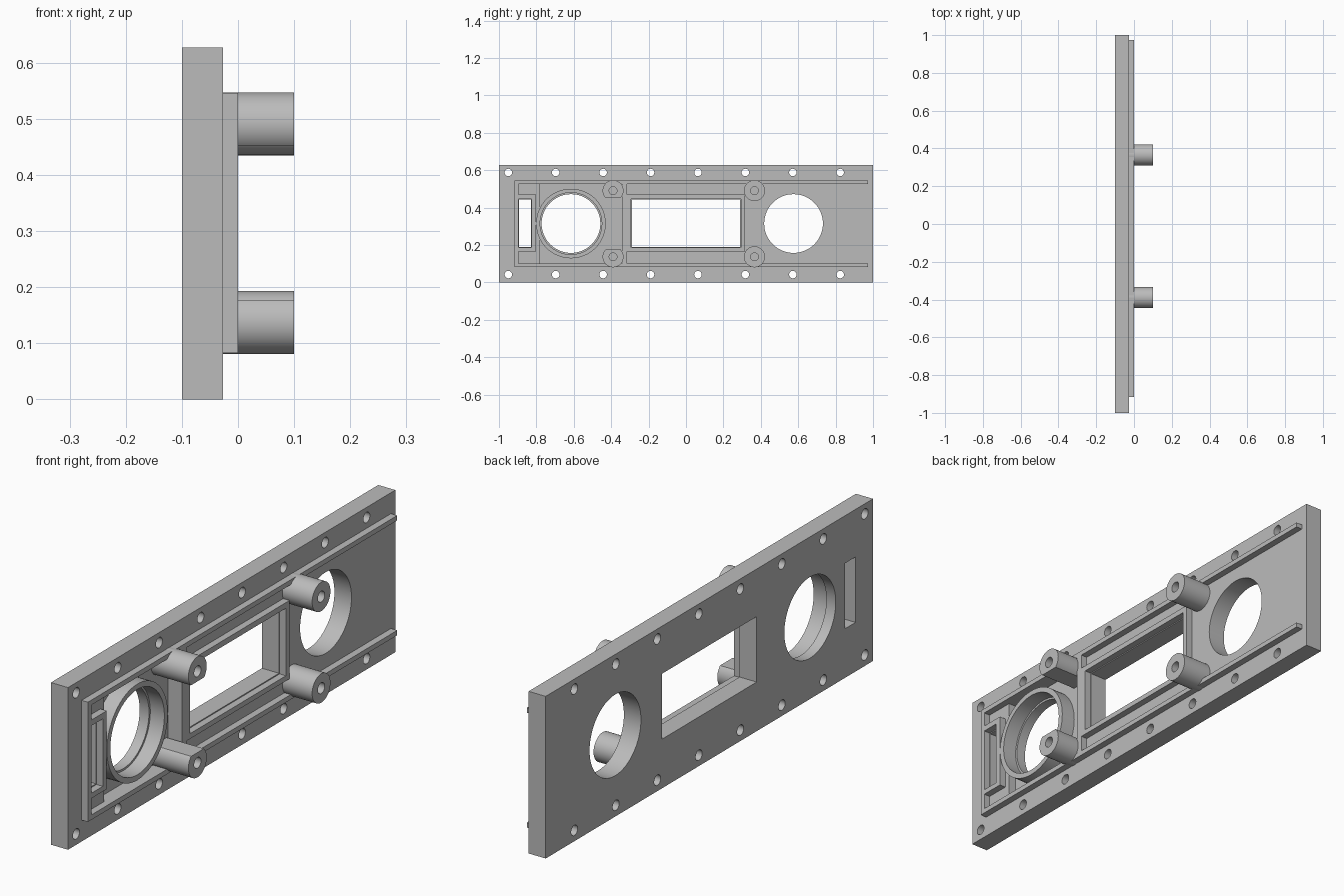
import bpy, bmesh, math
from mathutils import Matrix, Vector

cube = bpy.data.objects.get("Cube")
if cube:
    bpy.data.objects.remove(cube, do_unlink=True)

grey = bpy.data.materials.new("light_grey")
grey.use_nodes = True
grey.diffuse_color = (0.5, 0.5, 0.5, 1)
grey.node_tree.nodes["Principled BSDF"].inputs["Base Color"].default_value = (0.5, 0.5, 0.5, 1)

BACK, FACE, RIM, POST_END, FLOOR = -0.1, -0.027, 0.0, 0.1, -0.06
MID = 0.315


def add_box(bm, x, y, z):
    size = Vector((x[1] - x[0], y[1] - y[0], z[1] - z[0]))
    centre = Vector((sum(x), sum(y), sum(z))) / 2
    bmesh.ops.create_cube(bm, size=1, matrix=Matrix.Translation(centre) @ Matrix.Diagonal(size.to_4d()))


def add_cyl(bm, x, y, z, r, sides=64):
    place = Matrix.Translation((sum(x) / 2, y, z)) @ Matrix.Rotation(math.pi / 2, 4, "Y")
    bmesh.ops.create_cone(bm, cap_ends=True, segments=sides, radius1=r, radius2=r,
                          depth=x[1] - x[0], matrix=place)


def finish(name, bm):
    mesh = bpy.data.meshes.new(name)
    bm.to_mesh(mesh)
    bm.free()
    mesh.materials.append(grey)
    ob = bpy.data.objects.new(name, mesh)
    bpy.context.collection.objects.link(ob)
    return ob


def make(name, add, *args):
    bm = bmesh.new()
    add(bm, *args)
    return finish(name, bm)


def cut(ob, cutter):
    cutter.hide_render = True
    mod = ob.modifiers.new("cut", "BOOLEAN")
    mod.operation, mod.solver, mod.object = "DIFFERENCE", "EXACT", cutter
    bpy.context.view_layer.objects.active = ob
    bpy.ops.object.modifier_apply(modifier=mod.name)
    bpy.data.objects.remove(cutter, do_unlink=True)


def smooth(ob):
    bpy.ops.object.select_all(action="DESELECT")
    ob.select_set(True)
    bpy.context.view_layer.objects.active = ob
    bpy.ops.object.shade_smooth_by_angle(angle=math.radians(30))


THROUGH = (-0.2, 0.2)
window_y, slot_y, opening_z = (-0.289, 0.289), (-0.893, -0.83), (0.19, 0.443)

# Base plate with a shallow pocket around the collared opening
plate = make("base_plate", add_box, (BACK, FACE), (-1, 1), (0, 0.627))
cut(plate, make("pocket_cutter", add_box, (FLOOR, 0.1), (-0.78, -0.342), (0.102, 0.527)))

# Openings and two rows of screw holes
bm = bmesh.new()
add_box(bm, THROUGH, window_y, opening_z)
add_box(bm, THROUGH, slot_y, opening_z)
for y in (-0.615, 0.575):
    add_cyl(bm, THROUGH, y, MID, 0.157)
for i in range(8):
    for z in (0.042, 0.588):
        add_cyl(bm, THROUGH, -0.95 + i * 0.2535, z, 0.02, 32)
cut(plate, finish("opening_cutter", bm))
smooth(plate)

# Long rails, joined by a bar at one end
for name, z in (("lower_rail", (0.083, 0.102)), ("upper_rail", (0.527, 0.546))):
    make(name, add_box, (FACE, RIM), (-0.917, 0.973), z)
make("end_rail", add_box, (FACE, RIM), (-0.917, -0.896), (0.102, 0.527))

# Cross wall between the rails
make("cross_wall", add_box, (FACE, RIM), (-0.342, -0.315), (0.102, 0.527))


# Raised frames around the window and the slot
def frame(name, outer_y, inner_y):
    ob = make(name, add_box, (FACE, RIM), outer_y, (0.166, 0.469))
    cut(ob, make("frame_cutter", add_box, THROUGH, inner_y, (0.186, 0.447)))


frame("window_frame", (-0.315, 0.315), (-0.293, 0.293))
frame("slot_frame", (-0.896, -0.802), (-0.91, -0.826))

# Round collar
collar = make("round_collar", add_cyl, (FLOOR - 0.005, RIM), -0.615, MID, 0.186)
cut(collar, make("collar_cutter", add_cyl, THROUGH, -0.615, MID, 0.165))
smooth(collar)

# Standoff posts with blind holes; the pair beside the collar has flats
for end, y, base in (("collar_side", -0.39, FLOOR), ("plain_side", 0.366, FACE)):
    for level, z in (("lower", 0.137), ("upper", 0.491)):
        post = make(f"{end}_{level}_post", add_cyl, (base, POST_END), y, z, 0.056)
        cut(post, make("bore_cutter", add_cyl, (0.0, 0.2), y, z, 0.021, 32))
        if end == "collar_side":
            cut(post, make("flat_cutter", add_box, THROUGH, (-0.5, -0.3), (0.177, 0.452)))
        smooth(post)
